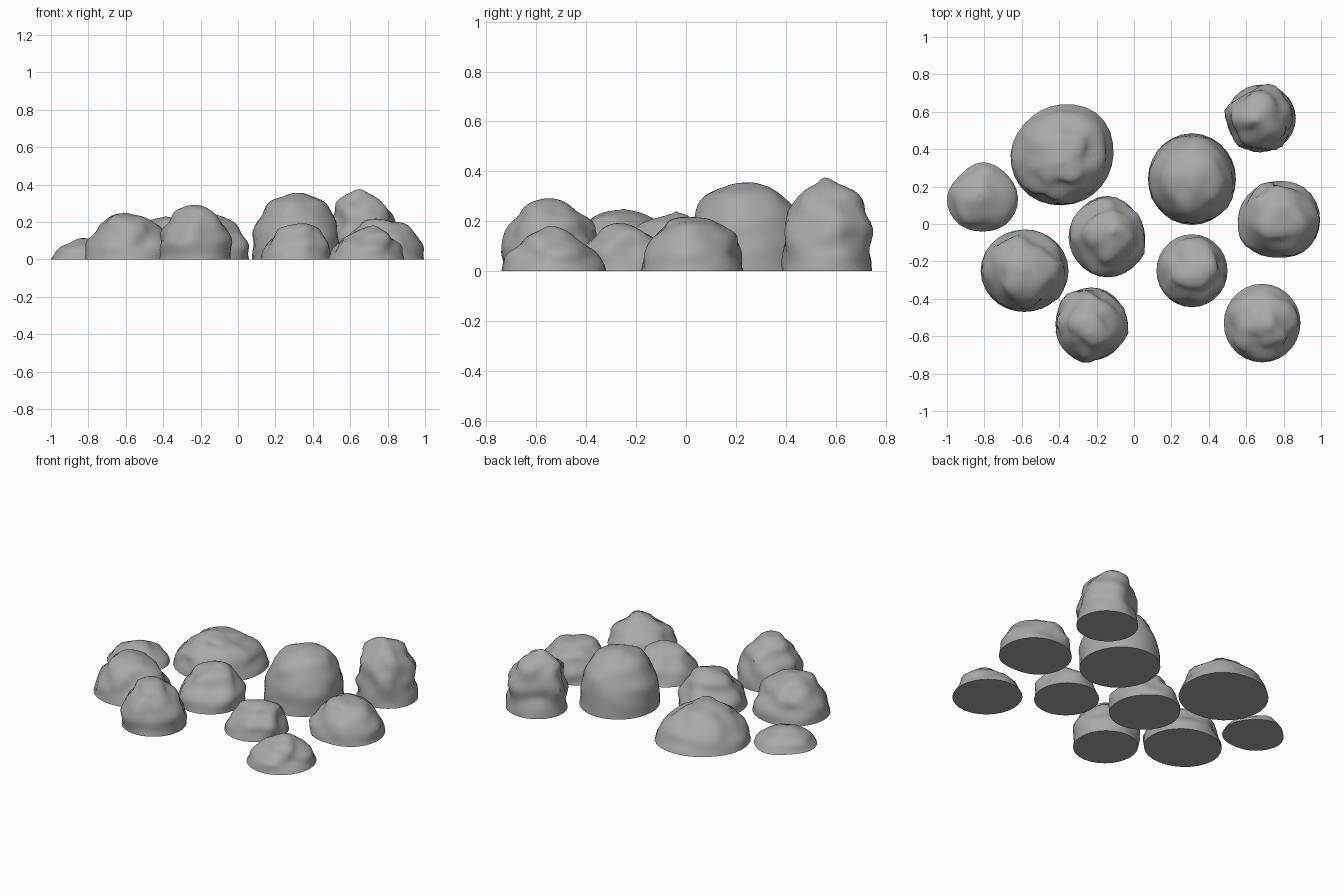
import bpy, bmesh, math
from mathutils import Vector, noise

old = bpy.data.objects.get("Cube")
if old:
    bpy.data.objects.remove(old, do_unlink=True)

stone = bpy.data.materials.new("stone grey")
stone.use_nodes = True
GREY = (0.4, 0.4, 0.4, 1)
stone.diffuse_color = GREY
stone.node_tree.nodes["Principled BSDF"].inputs["Base Color"].default_value = GREY
stone.node_tree.nodes["Principled BSDF"].inputs["Roughness"].default_value = 0.9

SEGMENTS, STEPS = 28, 4
LEVELS = (0, .25, .5, .75, .92, 1)


def spline(a, b, c, d, t):
    """Catmull-Rom curve from b to c."""
    return b + 0.5 * t * (c - a + t * (2*a - 5*b + 4*c - d + t * (3*(b - c) + d - a)))


def profile(widths):
    """Smooth list of (width, level) points from the base up to the rounded top."""
    pts = [Vector(p) for p in zip((1, *widths, 0), LEVELS)]
    pts = [pts[0] * 2 - pts[1], *pts, Vector((-widths[-1], LEVELS[-2]))]
    out = []
    for i in range(1, len(pts) - 2):
        out += [spline(*pts[i - 1:i + 3], k / STEPS) for k in range(STEPS)]
    return out


def outline(radii, angle):
    """Radius at an angle, blended around the evenly spaced outline radii."""
    n = len(radii)
    f = angle / math.tau * n
    i = int(f)
    return spline(*(radii[(i + k) % n] for k in (-1, 0, 1, 2)), f - i)


def rock(name, centre, radii, height, lean, widths, rough=0.022):
    bm = bmesh.new()
    seed = Vector((centre[0] * 9, centre[1] * 9, height * 9))
    rings = []
    for width, level in profile(widths):
        ring = []
        for s in range(SEGMENTS):
            a = math.tau * s / SEGMENTS
            out = Vector((math.cos(a), math.sin(a), 0))
            # Chunky dents fade out towards the ground and the tip
            p = out * outline(radii, a) * width
            p.z = height * level
            dent = noise.noise(p * 10 + seed) * rough * min(1, level * 3)
            p += out * dent * min(1, width * 2) * 1.6
            p.z += dent * 0.5 * level
            p.x += centre[0] + lean[0] * level ** 2
            p.y += centre[1] + lean[1] * level ** 2
            ring.append(bm.verts.new(p))
        rings.append(ring)
    tip = bm.verts.new((centre[0] + lean[0], centre[1] + lean[1], height))
    for low, high in zip(rings, rings[1:]):
        for s in range(SEGMENTS):
            n = (s + 1) % SEGMENTS
            bm.faces.new((low[s], low[n], high[n], high[s]))
    for s in range(SEGMENTS):
        bm.faces.new((rings[-1][s], rings[-1][(s + 1) % SEGMENTS], tip))
    for f in bm.faces:
        f.smooth = True
    bm.faces.new(rings[0][::-1])
    mesh = bpy.data.meshes.new(name)
    bm.to_mesh(mesh)
    bm.free()
    mesh.set_sharp_from_angle(angle=math.radians(50))
    mesh.materials.append(stone)
    bpy.context.collection.objects.link(bpy.data.objects.new(name, mesh))


def even(rx, ry):
    return (rx, ry, rx, ry)


# Left group
rock("low_left_rock", (-.81, .14), (.19, .18, .19, .17, .19, .19, .18, .19),
     .11, (-.02, 0), (.9, .75, .5, .25), .015)
rock("broad_back_rock", (-.385, .37), (.275, .29, .27, .26, .275, .28, .27, .27),
     .23, (0, -.04), (.93, .8, .55, .32))
rock("left_front_rock", (-.585, -.25), even(.235, .22),
     .25, (-.01, 0), (.95, .83, .62, .35))
rock("middle_rock", (-.14, -.07), (.2, .2, .22, .21, .21, .21, .215, .21),
     .24, (.03, .03), (.94, .8, .57, .32))
rock("front_rock", (-.23, -.535), even(.19, .195),
     .285, (-.01, -.01), (.98, .9, .72, .42))

# Right group
rock("tall_round_rock", (.31, .24), even(.235, .245),
     .355, (.01, 0), (.98, .92, .74, .47), .012)
rock("small_middle_rock", (.31, -.25), even(.19, .195),
     .19, (.03, -.01), (.93, .82, .58, .3))
rock("front_right_rock", (.685, -.53), even(.205, .21),
     .18, (.04, -.02), (.9, .75, .48, .22))
rock("right_rock", (.77, .02), (.225, .225, .21, .21, .215, .215, .2, .22),
     .215, (-.01, .01), (.95, .86, .7, .46))
rock("peaked_back_rock", (.68, .565), even(.185, .18),
     .375, (-.03, -.01), (.93, .89, .72, .28), .028)
